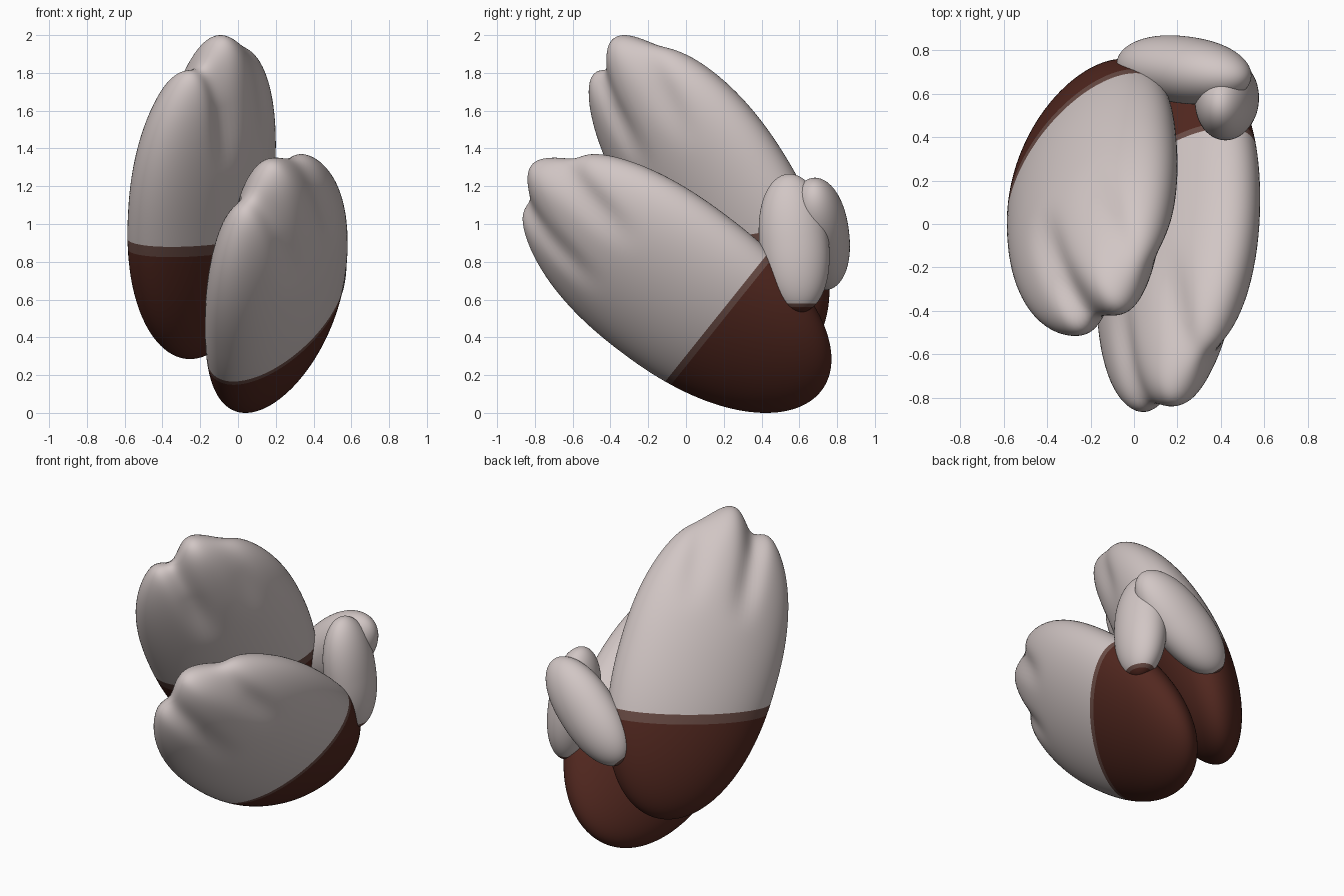
import bpy
import bmesh
import math
from mathutils import Vector

cube = bpy.data.objects.get("Cube")
if cube:
    bpy.data.objects.remove(cube, do_unlink=True)


def make_material(name, rgb):
    mat = bpy.data.materials.new(name)
    mat.use_nodes = True
    color = (*rgb, 1.0)
    mat.diffuse_color = color
    bsdf = mat.node_tree.nodes["Principled BSDF"]
    bsdf.inputs["Base Color"].default_value = color
    bsdf.inputs["Roughness"].default_value = 0.7
    return mat


MATERIALS = [
    make_material("pale_grey", (0.64, 0.565, 0.555)),
    make_material("border_brown", (0.15, 0.075, 0.062)),
    make_material("dark_brown", (0.085, 0.021, 0.014)),
]


def bump(x, centre, width):
    return math.exp(-((x - centre) / width) ** 2)


def smooth_step(x, low, high):
    t = min(max((x - low) / (high - low), 0.0), 1.0)
    return t * t * (3 - 2 * t)


def lobe(name, low, high, axis, side, size, cut_normal, cut_at, band,
         grooves=(), bend=0.0, curl=0.0):
    """Flattened egg along axis, sized by two corners, dark past a plane."""
    u = Vector(axis).normalized()
    v = Vector(side)
    v = (v - u * v.dot(u)).normalized()
    w = u.cross(v)
    length, width, thick = size

    bm = bmesh.new()
    bmesh.ops.create_uvsphere(bm, u_segments=96, v_segments=72, radius=1.0)
    for vert in bm.verts:
        b, c, a = vert.co
        r = math.sqrt(max(1 - a * a, 1e-9))
        full = math.sqrt(max(1 - abs(a) ** 2.25, 0.0)) / r if r > 0.001 else 1.0
        along, across, deep = length * a, width * b * full, thick * c * full
        # fingers and notches in the tip, dents running down both faces
        spread = across
        for centre, notch, dent in grooves:
            g = bump(spread, centre, 0.08)
            along -= notch * g * smooth_step(a, 0.6, 0.95)
            deep *= 1 - dent * g * smooth_step(a, 0.25, 0.7)
        # ends swing sideways and cup inward
        across -= bend * a * a
        deep -= curl * a * a
        vert.co = u * along + v * across + w * deep

    # place the form between its corners
    for i in range(3):
        values = [vert.co[i] for vert in bm.verts]
        start, span = min(values), max(values) - min(values)
        scale = (high[i] - low[i]) / span
        for vert in bm.verts:
            vert.co[i] = low[i] + (vert.co[i] - start) * scale

    # cut clean colour borders
    n = Vector(cut_normal).normalized()
    for offset in (cut_at, cut_at - band):
        bmesh.ops.bisect_plane(bm, geom=bm.verts[:] + bm.edges[:] + bm.faces[:],
                               plane_co=n * offset, plane_no=n, dist=1e-5)
    for face in bm.faces:
        d = face.calc_center_median().dot(n)
        face.material_index = 2 if d > cut_at else 1 if d > cut_at - band else 0
        face.smooth = True
    bmesh.ops.recalc_face_normals(bm, faces=bm.faces[:])

    mesh = bpy.data.meshes.new(name)
    bm.to_mesh(mesh)
    bm.free()
    for mat in MATERIALS:
        mesh.materials.append(mat)
    obj = bpy.data.objects.new(name, mesh)
    bpy.context.collection.objects.link(obj)


# Two large lobes with fingered tips, cupped towards each other
lobe("lower_large_lobe", (-0.175, -0.865, 0.0), (0.58, 0.77, 1.37),
     axis=(0.0, -0.79, 0.62), side=(0.61, 0.49, 0.62), size=(0.95, 0.54, 0.26),
     cut_normal=(0, 0.78, -0.625), cut_at=-0.155, band=0.035,
     grooves=((0.23, 0.04, 0.2), (0.05, -0.03, 0), (-0.14, 0.05, 0.16)),
     bend=0.015, curl=-0.045)
lobe("upper_large_lobe", (-0.585, -0.515, 0.285), (0.2, 0.76, 2.0),
     axis=(0.04, -0.53, 0.85), side=(0.65, 0.65, 0.4), size=(0.95, 0.5, 0.26),
     cut_normal=(-0.05, 0.18, -1), cut_at=-0.815, band=0.06,
     grooves=((0.24, 0.02, 0.15), (0.07, -0.03, 0), (-0.1, 0.08, 0.22)),
     bend=0.02, curl=0.06)

# Two small lobes at the back
lobe("small_upright_lobe", (0.28, 0.385, 0.53), (0.575, 0.76, 1.265),
     axis=(-0.1, -0.1, 1.0), side=(0, 1, 0), size=(0.37, 0.19, 0.15),
     cut_normal=(0, 0, -1), cut_at=-0.56, band=0.02)
lobe("small_slanted_lobe", (-0.08, 0.55, 0.65), (0.54, 0.868, 1.245),
     axis=(0.68, -0.1, 0.7), side=(-0.7, 0, 0.7), size=(0.4, 0.2, 0.17),
     cut_normal=(-0.7, 0, -0.7), cut_at=-0.45, band=0.02)
